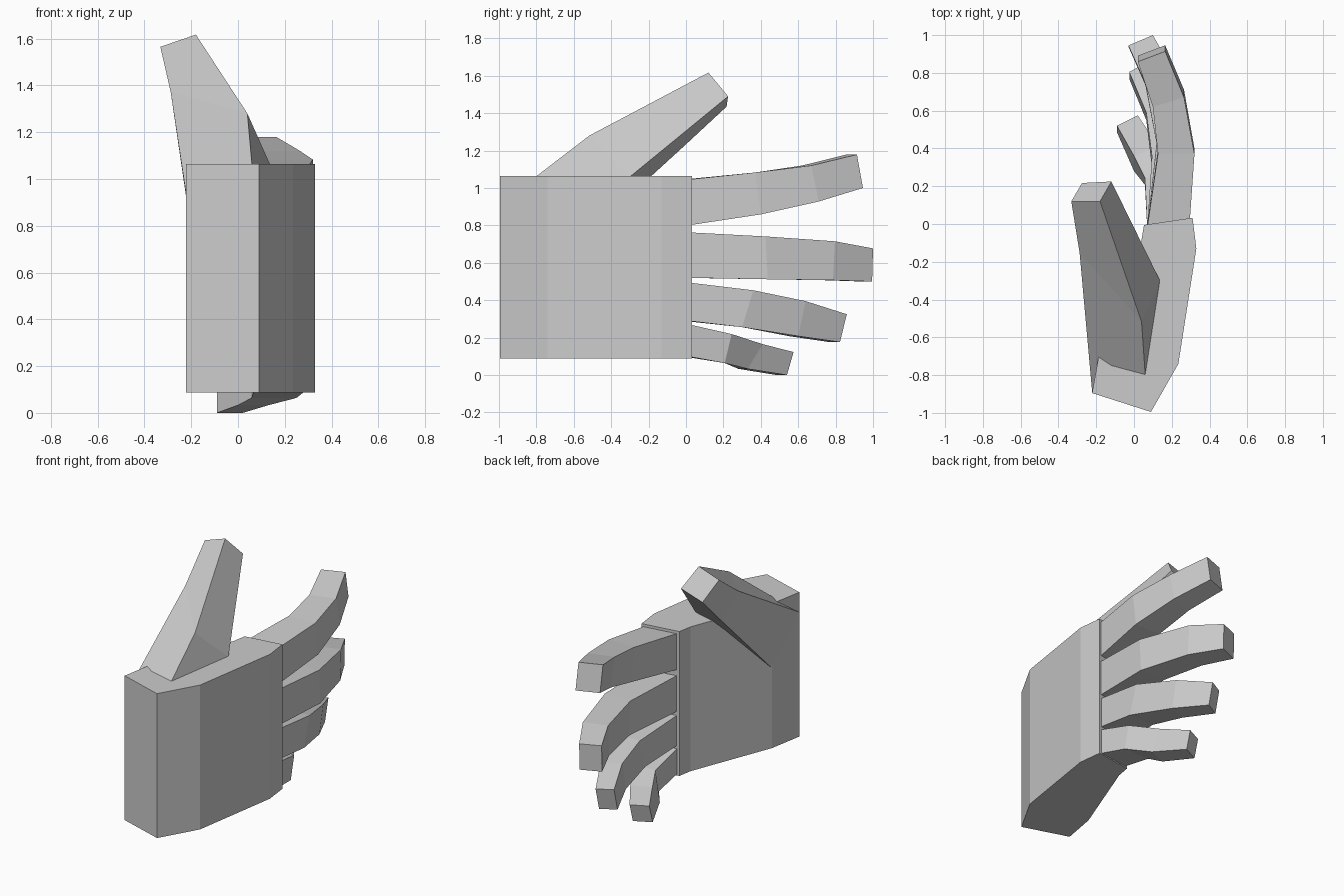
import bpy
import bmesh

skin = bpy.data.materials.new("plain grey")
skin.diffuse_color = (0.6, 0.6, 0.6, 1.0)


def loft(name, rings):
    """Closed flat-shaded solid through rings that have equal point counts."""
    bm = bmesh.new()
    loops = [[bm.verts.new(p) for p in ring] for ring in rings]
    n = len(loops[0])
    for a, b in zip(loops, loops[1:]):
        for i in range(n):
            j = (i + 1) % n
            bm.faces.new((a[i], a[j], b[j], b[i]))
    bm.faces.new(loops[0][::-1])
    bm.faces.new(loops[-1])
    bmesh.ops.recalc_face_normals(bm, faces=bm.faces)
    mesh = bpy.data.meshes.new(name)
    bm.to_mesh(mesh)
    bm.free()
    mesh.materials.append(skin)
    obj = bpy.data.objects.new(name, mesh)
    bpy.context.collection.objects.link(obj)
    return obj


# Palm: one outline extruded upwards
outline = [(-0.222, -0.895), (0.09, -0.995), (0.235, -0.74), (0.33, -0.13),
           (0.31, 0.033), (0.053, -0.005), (0.037, -0.10), (-0.18, -0.66)]
loft("palm", [[(x, y, z) for x, y in outline] for z in (0.088, 1.065)])

# Thumb: rings from the root inside the palm to the tip
loft("thumb", [
    [(-0.221, -0.895, 0.93), (0.066, -0.895, 0.99), (0.15, -0.65, 0.75), (-0.18, -0.65, 0.64)],
    [(-0.288, -0.153, 1.373), (0.04, -0.517, 1.28), (0.138, -0.30, 1.06), (-0.248, -0.02, 1.215)],
    [(-0.332, 0.12, 1.565), (-0.18, 0.12, 1.617), (-0.12, 0.225, 1.49), (-0.275, 0.217, 1.435)],
])

# Fingers: root (top z, bottom z), then per joint
# (outer x, inner x, top y, bottom y, top z, bottom z)
fingers = {
    "index_finger": ((1.045, 0.80), [(0.32, 0.127, 0.37, 0.40, 1.083, 0.859),
                                     (0.265, 0.10, 0.67, 0.71, 1.12, 0.928),
                                     (0.165, 0.02, 0.914, 0.946, 1.179, 1.0)]),
    "middle_finger": ((0.763, 0.52), [(0.31, 0.12, 0.425, 0.437, 0.741, 0.512),
                                      (0.215, 0.06, 0.796, 0.786, 0.715, 0.507),
                                      (0.10, -0.03, 1.0, 0.995, 0.677, 0.50)]),
    "ring_finger": ((0.495, 0.29), [(0.285, 0.095, 0.36, 0.30, 0.453, 0.256),
                                    (0.19, 0.065, 0.64, 0.60, 0.395, 0.208),
                                    (0.075, -0.025, 0.86, 0.823, 0.325, 0.176)]),
    "little_finger": ((0.272, 0.10), [(0.25, 0.058, 0.244, 0.207, 0.219, 0.064),
                                      (0.13, 0.0, 0.41, 0.33, 0.165, 0.033),
                                      (0.02, -0.09, 0.575, 0.54, 0.123, 0.0)]),
}
for name, (root, joints) in fingers.items():
    sections = [(0.295, 0.07, 0.01, 0.01, *root)] + joints
    rings = []
    for (xo, xi, yt, yb, zt, zb), slant in zip(sections, (0.03, 0.0, 0.05, 0.055)):
        rings.append([(xo, yt, zt), (xi, yt - slant, zt),
                      (xi, yb - slant, zb), (xo, yb, zb)])
    loft(name, rings)
